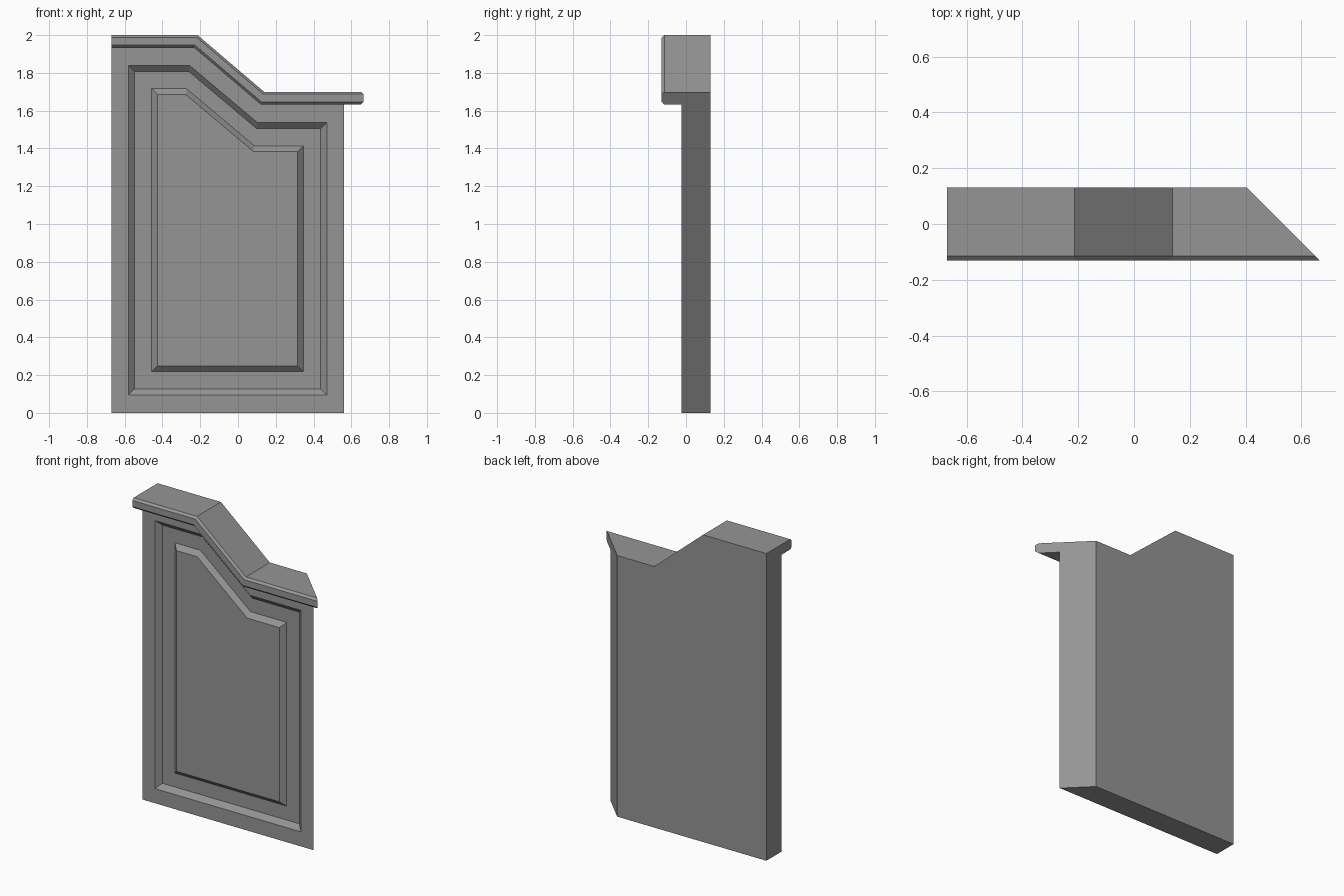
import bpy
import bmesh

if "Cube" in bpy.data.objects:
    bpy.data.objects.remove(bpy.data.objects["Cube"], do_unlink=True)

# Main dimensions
LEFT, BACK, FRONT, LIP = -0.67, 0.13, -0.025, -0.13
MITRE = 0.535          # the right end is cut at 45 degrees: x = MITRE - y
HIGH, LOW = 2.0, 1.70
GROOVE = 0.03

grey = bpy.data.materials.new("Grey paint")
grey.use_nodes = True
grey.diffuse_color = (0.3, 0.3, 0.3, 1)
grey.node_tree.nodes["Principled BSDF"].inputs["Base Color"].default_value = (0.3, 0.3, 0.3, 1)

bm = bmesh.new()


def top_row(y, drop):
    """Four points following the stepped top, lowered by drop."""
    shift = 0.27 * drop
    points = [(LEFT, HIGH), (-0.214 - shift, HIGH),
              (0.138 - shift, LOW), (MITRE - y, LOW)]
    return [bm.verts.new((x, y, z - drop)) for x, z in points]


def panel_loop(inset, y):
    """Six-point panel outline, drawn inward by inset."""
    shift = 0.13 * inset
    points = [(-0.58 + inset, 1.84 - inset), (-0.257 - shift, 1.84 - inset),
              (0.103 - shift, 1.537 - inset), (0.47 - inset, 1.537 - inset),
              (0.47 - inset, 0.095 + inset), (-0.58 + inset, 0.095 + inset)]
    return [bm.verts.new((x, y, z)) for x, z in points]


def bridge(a, b, closed):
    n = len(a)
    for i in range(n if closed else n - 1):
        j = (i + 1) % n
        bm.faces.new((a[i], a[j], b[j], b[i]))


# Cap moulding: flat top, chamfered front lip and underside
section = [(BACK, 0), (-0.115, 0), (LIP, 0.013),
           (LIP, 0.053), (-0.115, 0.067), (FRONT, 0.067)]
rows = [top_row(y, drop) for y, drop in section]
for a, b in zip(rows, rows[1:]):
    bridge(a, b, False)

# Slab: back, bottom and both ends
feet = {y: [bm.verts.new((x, y, 0)) for x in (MITRE - y, LEFT)] for y in (BACK, FRONT)}
bm.faces.new(rows[0] + feet[BACK])
bm.faces.new(feet[BACK] + feet[FRONT][::-1])
for column, foot in ((0, 1), (-1, 0)):
    bm.faces.new([row[column] for row in rows] + [feet[FRONT][foot], feet[BACK][foot]])

# Front: frame, sunken groove and raised centre field
loops = [rows[-1] + feet[FRONT]]
for inset, depth in ((0, 0), (0.032, GROOVE), (0.123, GROOVE), (0.154, 0)):
    loops.append(panel_loop(inset, FRONT + depth))
for a, b in zip(loops, loops[1:]):
    bridge(a, b, True)
bm.faces.new(loops[-1])

bmesh.ops.recalc_face_normals(bm, faces=bm.faces[:])
mesh = bpy.data.meshes.new("mitred_raised_panel")
bm.to_mesh(mesh)
bm.free()
mesh.materials.append(grey)
panel = bpy.data.objects.new("mitred_raised_panel", mesh)
bpy.context.collection.objects.link(panel)
